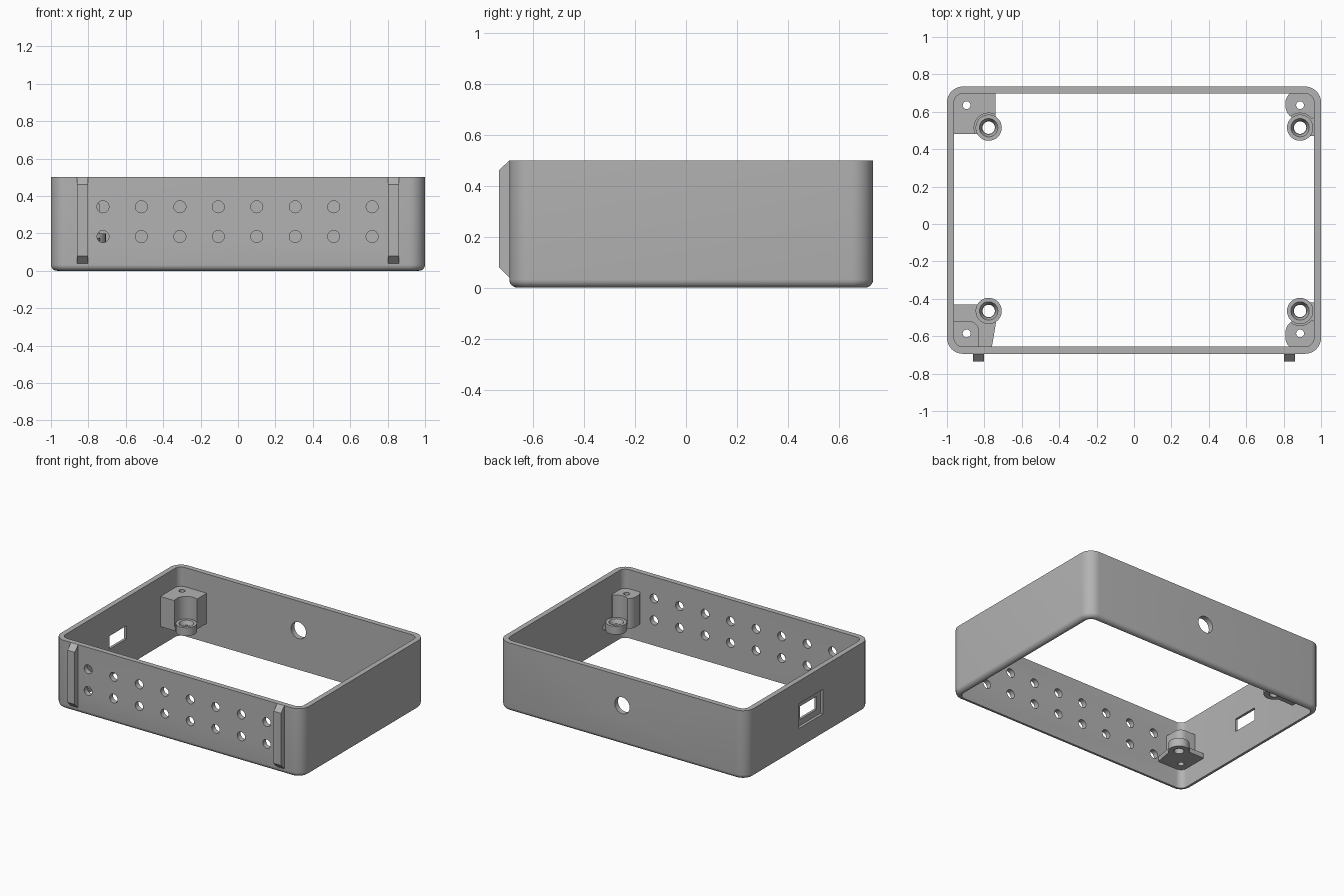
import bpy, bmesh
from math import sin, cos, pi

if "Cube" in bpy.data.objects:
    bpy.data.objects.remove(bpy.data.objects["Cube"])

grey = bpy.data.materials.new("matte_grey")
grey.use_nodes = True
grey.diffuse_color = (0.45, 0.45, 0.45, 1)
grey.node_tree.nodes["Principled BSDF"].inputs["Base Color"].default_value = (0.45, 0.45, 0.45, 1)


def finish(name, bm):
    bmesh.ops.recalc_face_normals(bm, faces=bm.faces)
    mesh = bpy.data.meshes.new(name)
    bm.to_mesh(mesh)
    bm.free()
    mesh.materials.append(grey)
    obj = bpy.data.objects.new(name, mesh)
    bpy.context.collection.objects.link(obj)
    return obj


def loft(name, rings, closed=False):
    """Skin a list of equal-length point rings; cap the ends unless closed."""
    bm = bmesh.new()
    loops = [[bm.verts.new(p) for p in ring] for ring in rings]
    n = len(loops[0])
    pairs = list(zip(loops, loops[1:])) + ([(loops[-1], loops[0])] if closed else [])
    for a, b in pairs:
        for i in range(n):
            j = (i + 1) % n
            bm.faces.new((a[i], a[j], b[j], b[i]))
    if not closed:
        bm.faces.new(loops[0])
        bm.faces.new(loops[-1])
    return finish(name, bm)


def circle(x, y, r, n=32):
    return [(x + r * cos(2 * pi * i / n), y + r * sin(2 * pi * i / n)) for i in range(n)]


def rounded(x0, x1, y0, y1, radii, steps=8):
    """Rounded rectangle; radii run from the +x+y corner anticlockwise."""
    pts = []
    corners = ((x1, y1, -1, -1), (x0, y1, 1, -1), (x0, y0, 1, 1), (x1, y0, -1, 1))
    for k, (cx, cy, sx, sy) in enumerate(corners):
        r = radii[k]
        if r == 0:
            pts.append((cx, cy))
            continue
        for i in range(steps + 1):
            a = (k + i / steps) * pi / 2
            pts.append((cx + sx * r + r * cos(a), cy + sy * r + r * sin(a)))
    return pts


def at(pts, z):
    return [(x, y, z) for x, y in pts]


def prism(name, pts, z0, z1):
    return loft(name, [at(pts, z0), at(pts, z1)])


def box(name, x0, x1, y0, y1, z0, z1):
    return prism(name, rounded(x0, x1, y0, y1, (0,) * 4), z0, z1)


def y_rod(name, x, z, r, y0, y1):
    """Cylinder along y."""
    return loft(name, [[(px, y, pz) for px, pz in circle(x, z, r)] for y in (y0, y1)])


def combine(obj, tool, operation='DIFFERENCE'):
    mod = obj.modifiers.new("bool", 'BOOLEAN')
    mod.operation, mod.solver, mod.object = operation, 'EXACT', tool
    bpy.context.view_layer.objects.active = obj
    bpy.ops.object.modifier_apply(modifier=mod.name)
    bpy.data.objects.remove(tool)


def smooth(obj):
    bpy.ops.object.select_all(action='DESELECT')
    obj.select_set(True)
    bpy.context.view_layer.objects.active = obj
    bpy.ops.object.shade_smooth_by_angle(angle=0.55)


# Wall frame with a rounded lower edge
H, FRONT, BACK, T, R, EDGE = 0.5, -0.694, 0.735, 0.038, 0.085, 0.032


def outline(inset):
    return rounded(-1 + inset, 1 - inset, FRONT + inset, BACK - inset, (R - inset,) * 4)


rings = []
for i in range(7):
    a = i / 6 * pi / 2
    rings.append(at(outline(EDGE * (1 - sin(a))), EDGE * (1 - cos(a))))
rings += [at(outline(0), H), at(outline(T), H), at(outline(T), 0)]
frame = loft("wall_frame", rings, closed=True)

# Vent holes in the front wall
for i in range(8):
    for z in (0.183, 0.342):
        combine(frame, y_rod("cutter", -0.722 + 0.2056 * i, z, 0.032, FRONT - 0.1, FRONT + 0.1))

# Round port in the back wall, recessed socket window in the side wall
combine(frame, y_rod("cutter", 0, 0.287, 0.06, BACK - 0.1, BACK + 0.1))
combine(frame, box("cutter", -1.1, -0.98, -0.15, 0.13, 0.155, 0.335))
combine(frame, box("cutter", -1.1, -0.9, -0.105, 0.09, 0.2, 0.295))
smooth(frame)

# Ribs with sloped ends on the front wall
for side, x in (("right", -0.86), ("left", 0.802)):
    profile = [(FRONT + 0.01, 0.5), (FRONT, 0.5), (-0.735, 0.46), (-0.735, 0.08),
               (FRONT, 0.04), (FRONT + 0.01, 0.04)]
    loft(side + "_rib", [[(px, y, z) for y, z in profile] for px in (x, x + 0.058)])

# Corner mounts: tall screw block, low boss and the web joining them
LOW, WEB, BOSS, TOP = 0.14, 0.175, 0.2, 0.36


def mount(name, block, boss, screw, web=None):
    body = prism(name, block, LOW, TOP)
    combine(body, prism("cutter", circle(*boss, 0.078), BOSS - 0.03, TOP + 0.1))
    if web:
        combine(body, prism("web", web, LOW, WEB), 'UNION')
    combine(body, prism("boss", circle(*boss, 0.07), LOW, BOSS), 'UNION')
    combine(body, prism("cutter", circle(*boss, 0.033), LOW - 0.1, BOSS + 0.05))
    combine(body, loft("cutter", [at(circle(*boss, 0.036), BOSS - 0.03),
                                  at(circle(*boss, 0.05), BOSS + 0.002)]))
    combine(body, prism("cutter", circle(*screw, 0.021, 20), LOW - 0.1, TOP + 0.1))
    smooth(body)


mount("back_right_mount", rounded(-0.97, -0.74, 0.48, 0.71, (0,) * 4),
      (-0.777, 0.515), (-0.895, 0.635))
mount("front_right_mount", rounded(-0.97, -0.83, -0.67, -0.52, (0.05, 0, 0, 0)),
      (-0.777, -0.465), (-0.895, -0.585),
      [(-0.97, -0.67), (-0.762, -0.67), (-0.735, -0.51), (-0.735, -0.43), (-0.97, -0.43)])
mount("back_left_mount", rounded(0.81, 0.97, 0.56, 0.71, (0, 0.06, 0.07, 0.03)),
      (0.888, 0.515), (0.888, 0.635), rounded(0.888, 0.97, 0.47, 0.6, (0,) * 4))
mount("front_left_mount", rounded(0.81, 0.97, -0.67, -0.51, (0.03, 0.07, 0.06, 0)),
      (0.888, -0.465), (0.888, -0.585), rounded(0.888, 0.97, -0.55, -0.42, (0,) * 4))
